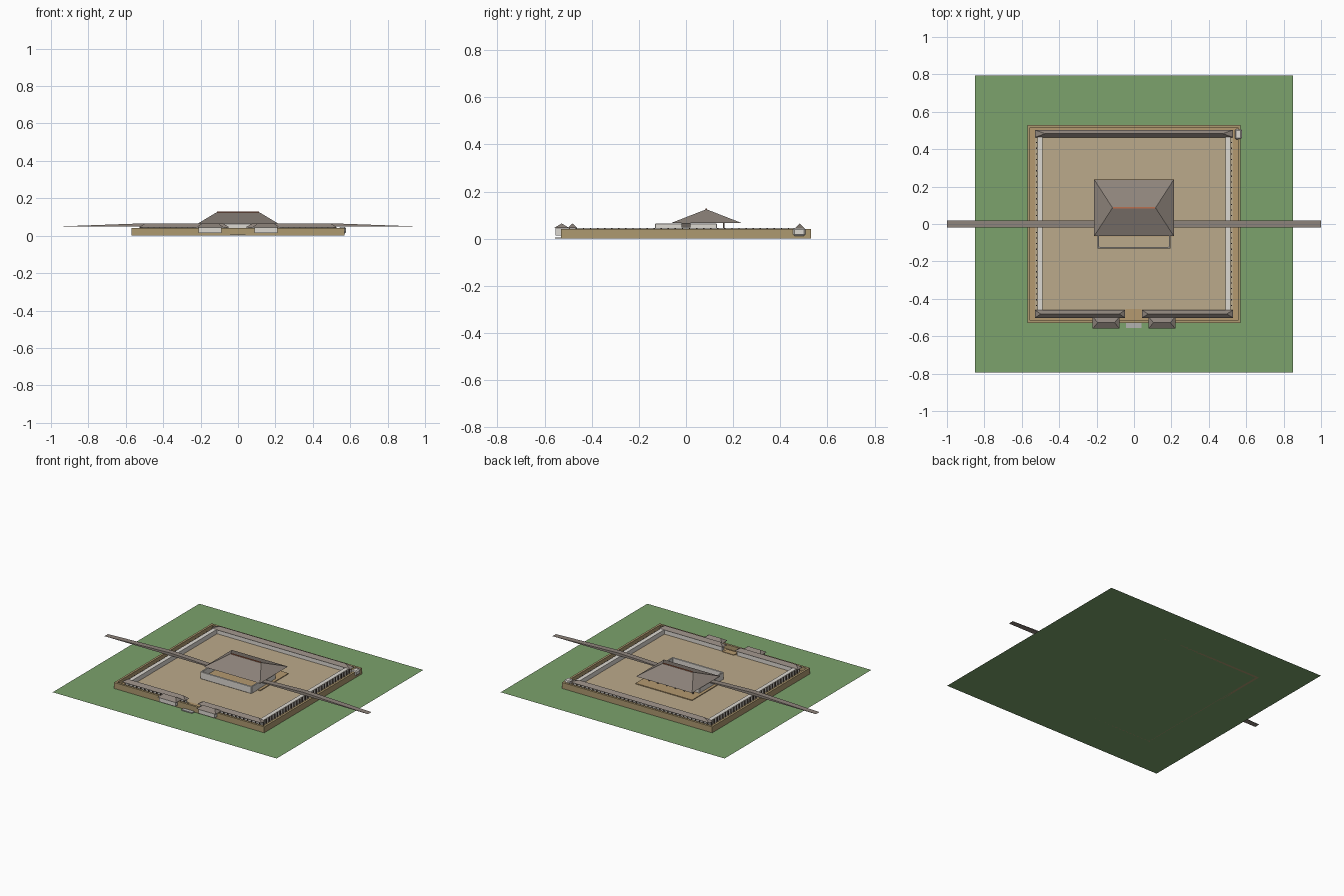
import bpy, bmesh

if "Cube" in bpy.data.objects:
    bpy.data.objects.remove(bpy.data.objects["Cube"])

def mat(name, r, g, b):
    m = bpy.data.materials.new(name)
    m.diffuse_color = (r, g, b, 1)
    m.use_nodes = True
    m.node_tree.nodes["Principled BSDF"].inputs["Base Color"].default_value = m.diffuse_color
    return m

GRASS = mat("grass", 0.20, 0.36, 0.15)
EARTH = mat("earth_wall", 0.42, 0.32, 0.16)
SAND = mat("sand", 0.50, 0.40, 0.26)
PATH = mat("path", 0.46, 0.32, 0.16)
TILE = mat("roof_tile", 0.27, 0.23, 0.20)
PLASTER = mat("plaster", 0.72, 0.69, 0.64)
STONE = mat("stone", 0.45, 0.45, 0.43)
WOOD = mat("dark_wood", 0.12, 0.09, 0.07)
RED = mat("ridge_red", 0.50, 0.16, 0.08)

def finish(name, bm, material):
    bmesh.ops.recalc_face_normals(bm, faces=bm.faces)
    me = bpy.data.meshes.new(name)
    bm.to_mesh(me)
    bm.free()
    me.materials.append(material)
    ob = bpy.data.objects.new(name, me)
    bpy.context.collection.objects.link(ob)
    return ob

def add_box(bm, x0, x1, y0, y1, z0, z1):
    v = bmesh.ops.create_cube(bm, size=1)["verts"]
    for p in v:
        p.co = ((x0 + x1) / 2 + p.co.x * (x1 - x0),
                (y0 + y1) / 2 + p.co.y * (y1 - y0),
                (z0 + z1) / 2 + p.co.z * (z1 - z0))

def boxes(name, material, *dims):
    bm = bmesh.new()
    for d in dims:
        add_box(bm, *d)
    return finish(name, bm, material)

def ring(name, material, hx, hy, t, z0, z1):
    """Hollow rectangular wall with thickness t."""
    bm = bmesh.new()
    loops = [[bm.verts.new((sx * (hx - i), sy * (hy - i), z))
              for sx, sy in ((-1, -1), (1, -1), (1, 1), (-1, 1))]
             for i, z in ((0, z0), (0, z1), (t, z1), (t, z0))]
    for a in range(4):
        la, lb = loops[a], loops[(a + 1) % 4]
        for k in range(4):
            n = (k + 1) % 4
            bm.faces.new((la[k], la[n], lb[n], lb[k]))
    return finish(name, bm, material)

def hip_roof(name, x0, x1, y0, y1, z0, z1, ridge, along="x"):
    """Rectangular eave rising to a ridge of the given half length."""
    bm = bmesh.new()
    cx, cy = (x0 + x1) / 2, (y0 + y1) / 2
    e = [bm.verts.new(p) for p in ((x0, y0, z0), (x1, y0, z0), (x1, y1, z0), (x0, y1, z0))]
    dx, dy = (ridge, 0) if along == "x" else (0, ridge)
    a = bm.verts.new((cx - dx, cy - dy, z1))
    b = bm.verts.new((cx + dx, cy + dy, z1))
    if along == "x":
        fs = ((e[0], e[1], b, a), (e[2], e[3], a, b), (e[1], e[2], b), (e[3], e[0], a))
    else:
        fs = ((e[1], e[2], b, a), (e[3], e[0], a, b), (e[0], e[1], a), (e[2], e[3], b))
    for f in fs:
        bm.faces.new(f)
    bm.faces.new(e)
    return finish(name, bm, TILE)

# Grass field
bm = bmesh.new()
bm.faces.new([bm.verts.new(p) for p in
              ((-0.85, -0.795, 0), (0.85, -0.795, 0), (0.85, 0.795, 0), (-0.85, 0.795, 0))])
finish("grass_field", bm, GRASS)

# Earth rampart, inner base and courtyard
ring("outer_wall", EARTH, 0.57, 0.53, 0.015, 0, 0.041)
boxes("inner_base", PATH, (-0.56, 0.56, -0.52, 0.52, 0, 0.012))
boxes("courtyard", SAND, (-0.53, 0.53, -0.46, 0.48, 0.01, 0.015))
boxes("gate_path", PATH, (-0.045, 0.04, -0.5, -0.455, 0.012, 0.018))
boxes("gate_step", STONE, (-0.042, 0.04, -0.555, -0.525, 0, 0.006))

# Gallery walls round the courtyard
boxes("side_gallery_walls", PLASTER,
      *[(s * 0.502 - 0.014, s * 0.502 + 0.014, -0.465, 0.468, 0.013, 0.046) for s in (-1, 1)])
boxes("back_gallery_wall", PLASTER, (-0.515, 0.515, 0.47, 0.495, 0.013, 0.046))
boxes("front_gallery_walls", PLASTER, (-0.515, -0.06, -0.492, -0.467, 0.013, 0.046),
      (0.055, 0.515, -0.492, -0.467, 0.013, 0.046))

# Small columns on the outside of the galleries
cols = []
r = 0.003
for i in range(32):
    y = -0.465 + i * 0.93 / 31
    cols += [(s * 0.52 - r, s * 0.52 + r, y - r, y + r, 0.012, 0.045) for s in (-1, 1)]
for i in range(35):
    x = -0.51 + i * 0.03
    cols.append((x - r, x + r, 0.497 - r, 0.497 + r, 0.012, 0.045))
    if abs(x) > 0.06:
        cols.append((x - r, x + r, -0.496 - r, -0.496 + r, 0.012, 0.045))
boxes("gallery_columns", WOOD, *cols)

# Gallery roofs
hip_roof("back_gallery_roof", -0.53, 0.53, 0.463, 0.503, 0.045, 0.065, 0.475)
hip_roof("front_left_gallery_roof", -0.53, -0.047, -0.502, -0.46, 0.045, 0.065, 0.21)
hip_roof("front_right_gallery_roof", 0.042, 0.53, -0.502, -0.46, 0.045, 0.065, 0.21)

# Long low roofs reaching out to both sides, gate houses
for s, side in ((-1, "left"), (1, "right")):
    hip_roof(side + "_long_roof", s * 0.505 - 0.495, s * 0.505 + 0.495,
             -0.019, 0.019, 0.048, 0.066, 0.0185, "y")
    c = s * 0.149
    boxes(side + "_gate_house", PLASTER, (c - 0.062, c + 0.062, -0.554, -0.503, 0.014, 0.046))
    hip_roof(side + "_gate_house_roof", c - 0.072, c + 0.072, -0.56, -0.495, 0.045, 0.065, 0.045)

# Corner turret with cut corners
turret = boxes("corner_turret", PLASTER, (0.539, 0.577, 0.453, 0.508, 0.012, 0.046))
bev = turret.modifiers.new("bevel", "BEVEL")
bev.width, bev.segments = 0.007, 1

# Main hall: plinth, open-topped wall, columns, roof, ridge
boxes("hall_plinth", PATH, (-0.215, 0.215, -0.066, 0.241, 0.013, 0.02))
hall = ring("hall_wall", PLASTER, 0.195, 0.132, 0.009, 0.014, 0.065)
bev = hall.modifiers.new("bevel", "BEVEL")
bev.width, bev.segments = 0.003, 1
boxes("hall_columns", WOOD,
      *[(x - 0.004, x + 0.004, 0.156, 0.164, 0.018, 0.07)
        for x in (-0.165, -0.1, -0.033, 0.033, 0.1, 0.165)])
hip_roof("hall_roof", -0.213, 0.213, -0.065, 0.238, 0.066, 0.125, 0.115)
boxes("hall_ridge", RED, (-0.112, 0.112, 0.083, 0.09, 0.121, 0.128))
